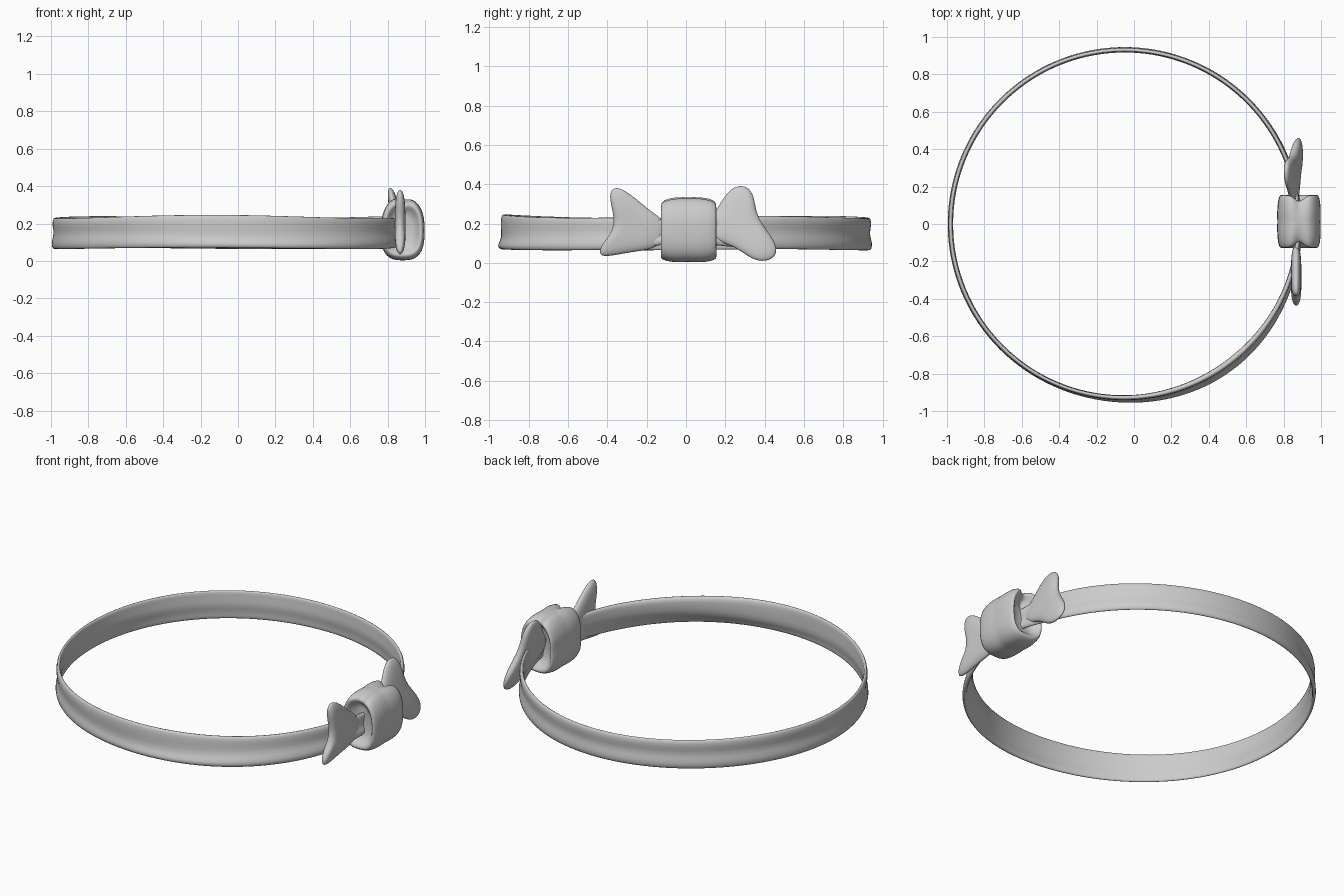
import bpy, bmesh, math

cube = bpy.data.objects.get("Cube")
if cube:
    bpy.data.objects.remove(cube)

cloth = bpy.data.materials.new("grey cloth")
cloth.use_nodes = True
GREY = (0.6, 0.6, 0.6, 1)
cloth.diffuse_color = GREY
cloth.node_tree.nodes["Principled BSDF"].inputs["Base Color"].default_value = GREY


def loft(name, rings, closed=False, levels=1):
    """Skin a list of equal point rings; cap the ends unless closed."""
    bm = bmesh.new()
    loops = [[bm.verts.new(p) for p in ring] for ring in rings]
    pairs = list(zip(loops, loops[1:]))
    if closed:
        pairs.append((loops[-1], loops[0]))
    for a, b in pairs:
        for i in range(len(a)):
            j = (i + 1) % len(a)
            bm.faces.new((a[i], a[j], b[j], b[i]))
    if not closed:
        bm.faces.new(loops[0])
        bm.faces.new(loops[-1])
    bmesh.ops.recalc_face_normals(bm, faces=bm.faces)
    mesh = bpy.data.meshes.new(name)
    bm.to_mesh(mesh)
    bm.free()
    mesh.materials.append(cloth)
    mesh.shade_smooth()
    obj = bpy.data.objects.new(name, mesh)
    bpy.context.collection.objects.link(obj)
    sub = obj.modifiers.new("soften", "SUBSURF")
    sub.levels = sub.render_levels = levels
    return obj


def bump(angle, centre, width):
    """Smooth hill around an angle, both in degrees."""
    d = (angle - centre + 180) % 360 - 180
    return math.exp(-(d / width) ** 2)


# Headband: a thin folded strip with two soft lobes and a wandering groove
def band_section(deg):
    flare = bump(deg, -55, 35)
    dip = bump(deg, -85, 35)
    pinch = bump(deg, 0, 14)
    wave = 0.006 * math.sin(math.radians(deg * 3 + 40))
    top = 0.236 + wave + 0.008 * dip - 0.02 * pinch
    low = 0.064 + wave * 0.6 + 0.03 * pinch
    mid = 0.15 + wave - 0.03 * dip
    up = (top + mid) / 2
    down = (low + mid) / 2
    out = 0.025 * flare
    section = [
        (0.930, top), (0.941, top - 0.008), (0.944, up), (0.932 + out / 2, mid),
        (0.949 + out, down), (0.945 + out, low + 0.01), (0.934 + out, low),
        (0.924 + out, low + 0.01), (0.928 + out / 2, down),
        (0.914, mid), (0.922 - out / 2, up), (0.921 - out / 2, top - 0.008),
    ]
    a = math.radians(deg)
    return [(-0.05 + r * math.cos(a), r * math.sin(a), z) for r, z in section]


loft("headband", [band_section(i * 3.75) for i in range(96)], closed=True)


# Knot: a puffy sleeve around the band, creased, with ends tucked inward
def knot_section(y, size):
    ring = []
    for i in range(32):
        a = 2 * math.pi * i / 32
        deg = math.degrees(a)
        c, s = math.cos(a), math.sin(a)
        r = (abs(c) ** 3 + abs(s) ** 3) ** (-1 / 3)
        crease = 0.14 * bump(deg, 85, 14) + 0.07 * bump(deg, 182, 16)
        r *= size * (1 - crease * (0.4 + abs(y) * 5)
                     - 0.06 * bump(deg, 45, 25) - 0.08 * bump(deg, 140, 25))
        stretch = 1 - 0.25 * bump(deg, 88, 18)
        ring.append((0.88 + 0.118 * r * c, 0.012 + y * stretch,
                     0.172 + 0.168 * r * s))
    return ring


KNOT = [(-0.09, 0.5), (-0.12, 0.68), (-0.145, 0.82), (-0.135, 0.93), (-0.09, 1.0),
        (-0.03, 1.01), (0, 0.985), (0.03, 1.01), (0.09, 1.0), (0.135, 0.94),
        (0.15, 0.83), (0.12, 0.68), (0.09, 0.5)]
loft("knot", [knot_section(y, s) for y, s in KNOT])


# Tails: flat cushions swept from an outline in the side plane
def tail(name, outline, middle, lean, base_x):
    cy, cz = middle
    levels = [(0.25, -1), (0.6, -0.95), (0.88, -0.65), (1, 0),
              (0.88, 0.65), (0.6, 0.95), (0.25, 1)]
    rings = []
    for scale, side in levels:
        ring = []
        for y, z in outline:
            py, pz = cy + (y - cy) * scale, cz + (z - cz) * scale
            x = base_x - lean * (pz - 0.2) + 0.028 * side
            ring.append((x, py, pz))
        rings.append(ring)
    return loft(name, rings, levels=2)


FRONT = [(-0.10, 0.22), (-0.17, 0.26), (-0.25, 0.33), (-0.33, 0.39), (-0.385, 0.39),
         (-0.395, 0.33), (-0.365, 0.23), (-0.38, 0.15), (-0.44, 0.085),
         (-0.45, 0.03), (-0.40, 0.025), (-0.28, 0.05), (-0.18, 0.06), (-0.10, 0.10)]
BACK = [(0.10, 0.22), (0.15, 0.27), (0.20, 0.36), (0.25, 0.40), (0.31, 0.40),
        (0.35, 0.35), (0.36, 0.24), (0.42, 0.16), (0.475, 0.08),
        (0.46, 0.015), (0.39, -0.005), (0.32, 0.02), (0.24, 0.085), (0.10, 0.12)]
tail("front_tail", FRONT, (-0.29, 0.19), 0.0, 0.867)
tail("back_tail", BACK, (0.29, 0.20), 0.2, 0.852)
